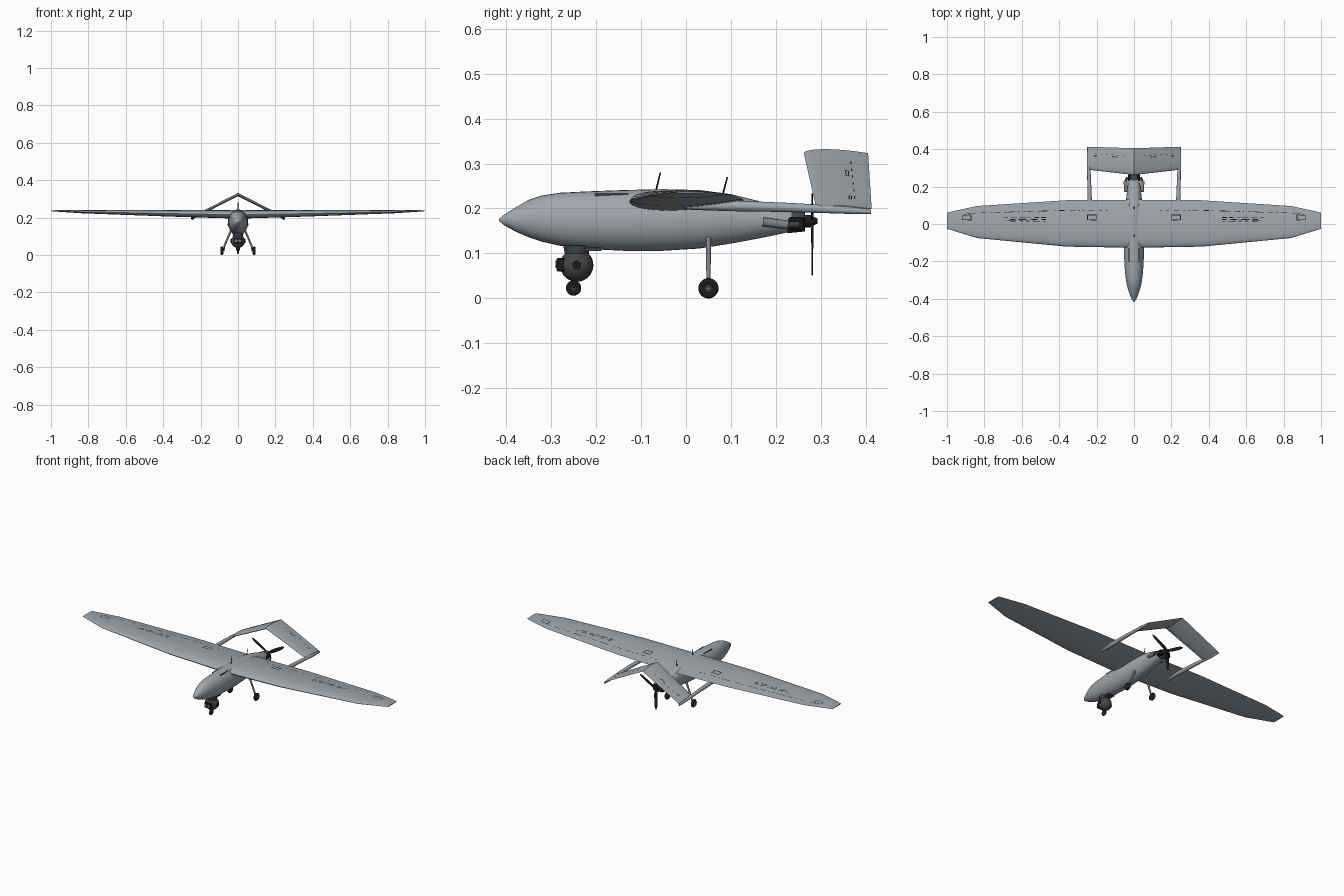
import bpy, bmesh, math, random
from mathutils import Vector

if "Cube" in bpy.data.objects:
    bpy.data.objects.remove(bpy.data.objects["Cube"])
random.seed(4)
parts = []


def material(name, rgb, rough=0.6):
    m = bpy.data.materials.new(name)
    m.use_nodes = True
    m.diffuse_color = (*rgb, 1)
    bsdf = m.node_tree.nodes["Principled BSDF"]
    bsdf.inputs["Base Color"].default_value = (*rgb, 1)
    bsdf.inputs["Roughness"].default_value = rough
    return m


GREY = material("airframe grey", (0.35, 0.385, 0.415))
DARK = material("dark grey", (0.055, 0.06, 0.065))
BLACK = material("black", (0.012, 0.012, 0.014))
METAL = material("metal grey", (0.2, 0.21, 0.22))


def finish(name, bm, mat, fix=True):
    if fix:
        bmesh.ops.recalc_face_normals(bm, faces=bm.faces)
    me = bpy.data.meshes.new(name)
    bm.to_mesh(me)
    bm.free()
    me.materials.append(mat)
    ob = bpy.data.objects.new(name, me)
    bpy.context.collection.objects.link(ob)
    parts.append(ob)
    return ob


def loft(name, rings, mat):
    """Skin a list of equal-sized closed rings and cap both ends."""
    bm = bmesh.new()
    vs = [[bm.verts.new(p) for p in r] for r in rings]
    n = len(vs[0])
    for a, b in zip(vs, vs[1:]):
        for i in range(n):
            j = (i + 1) % n
            bm.faces.new((a[i], a[j], b[j], b[i]))
    bm.faces.new(vs[0])
    bm.faces.new(vs[-1])
    return finish(name, bm, mat)


def oval(y, zc, rx, rz, x=0, n=32):
    return [(x + rx * math.cos(2 * math.pi * i / n), y,
             zc + rz * math.sin(2 * math.pi * i / n)) for i in range(n)]


def rod(name, p, q, r0, r1, mat, n=20):
    """Round bar from p to q."""
    p, q = Vector(p), Vector(q)
    d = q - p
    bm = bmesh.new()
    bmesh.ops.create_cone(bm, cap_ends=True, segments=n, radius1=r0, radius2=r1, depth=d.length)
    rot = d.to_track_quat('Z', 'Y').to_matrix()
    for v in bm.verts:
        v.co = rot @ v.co + (p + q) / 2
    return finish(name, bm, mat)


def box(name, c, size, mat):
    bm = bmesh.new()
    bmesh.ops.create_cube(bm, size=1)
    for v in bm.verts:
        v.co = Vector(c) + Vector(a * b for a, b in zip(v.co, size))
    bmesh.ops.bevel(bm, geom=bm.edges[:], offset=min(size) * 0.12, segments=1, affect='EDGES')
    return finish(name, bm, mat)


# Lifting surfaces: stations of (span, leading y, trailing y, chord z, upper, lower)
WING = [(0, -.127, .130, .215, .025, .021), (.36, -.121, .127, .221, .019, .016),
        (.84, -.075, .096, .231, .009, .008), (.96, -.038, .070, .235, .005, .004),
        (1, -.025, .060, .236, .002, .002)]
TAIL = [(0, .262, .405, .323, .009, .009), (.243, .290, .413, .199, .008, .008)]


def on_foil(st, u, t, upper=True, lift=0):
    """Point at span u and chord fraction t on a foil surface."""
    a = abs(u)
    for s, e in zip(st, st[1:]):
        if a <= e[0] + 1e-6:
            break
    k = (a - s[0]) / (e[0] - s[0])
    _, le, te, zc, up, lo = [p + (q - p) * k for p, q in zip(s, e)]
    bulge = 2.6 * math.sqrt(t) * (1 - t)
    return (u, le + t * (te - le), zc + (up if upper else -lo) * bulge + lift)


def foil(name, st):
    ts = [(1 - math.cos(math.pi * i / 16)) / 2 for i in range(17)]
    spans = [-s[0] for s in st[:0:-1]] + [s[0] for s in st]
    loft(name, [[on_foil(st, u, t) for t in ts] +
                [on_foil(st, u, t, False) for t in ts[-2:0:-1]] for u in spans], GREY)


foil("wing", WING)
foil("inverted_v_tail", TAIL)


def markings(name, st, rects):
    """Thin dark plates following the upper surface, on both sides."""
    bm = bmesh.new()
    for u0, u1, t0, t1 in rects:
        n = max(1, math.ceil((u1 - u0) / .06))
        for s in (-1, 1):
            for i in range(n):
                a, b = u0 + (u1 - u0) * i / n, u0 + (u1 - u0) * (i + 1) / n
                f = bm.faces.new([bm.verts.new(on_foil(st, s * u, t, True, .0012))
                                  for u, t in ((a, t0), (b, t0), (b, t1), (a, t1))])
                f.normal_update()
                if f.normal.z < 0:
                    f.normal_flip()
    finish(name, bm, BLACK, False)


def frame(u0, u1, t0, t1, w=.004, h=.02):
    return [(u0, u1, t0, t0 + h), (u0, u1, t1 - h, t1),
            (u0, u0 + w, t0, t1), (u1 - w, u1, t0, t1)]


# Hinge line dashes, hatch outlines and plain bar markings
rects = frame(.20, .25, .57, .69) + frame(.87, .92, .55, .75)
u = .14
while u < .88:
    length = random.choice((.012, .03, .06))
    rects.append((u, u + length, .775, .79))
    u += length + random.choice((.012, .02, .03))
for t in (.535, .575, .62):
    u = .47
    while u < .68:
        length = random.uniform(.012, .05)
        rects.append((u, u + length, t, t + .018))
        u += length + random.uniform(.008, .025)
markings("wing_markings", WING, rects)
markings("tail_markings", TAIL,
         [(.05 + .03 * i, .06 + .03 * i, .70, .72) for i in range(6)] +
         frame(.09, .115, .60, .66, .003, .015) + frame(.2, .215, .60, .66, .003, .015))

# Fuselage: (y, bottom z, top z, half width)
BODY = [(-.416, .173, .177, .002), (-.405, .163, .186, .011), (-.38, .149, .202, .022),
        (-.35, .136, .219, .032), (-.32, .126, .229, .040), (-.28, .117, .235, .046),
        (-.22, .110, .238, .051), (-.14, .106, .241, .054), (-.05, .106, .243, .054),
        (.03, .111, .241, .052), (.10, .122, .232, .046), (.16, .133, .217, .039),
        (.21, .143, .201, .033), (.235, .150, .193, .027)]
loft("fuselage", [oval(y, (a + b) / 2, w, (b - a) / 2) for y, a, b, w in BODY], GREY)
for s in (-1, 1):
    box("top_vent", (s * .026, -.165, .2295), (.005, .075, .008), DARK)

# Tail booms
for s in (-1, 1):
    loft("tail_boom", [oval(y, z, r, r, s * x, 16) for y, z, r, x in
                       ((-.02, .207, .002, .235), (.01, .206, .009, .235), (.10, .206, .012, .236),
                        (.24, .202, .010, .240), (.36, .196, .008, .244), (.412, .193, .005, .245))], GREY)

# Engine, exhausts and three-bladed propeller
rod("engine_block", (0, .225, .170), (0, .265, .170), .025, .021, DARK)
box("engine_cylinders", (0, .246, .166), (.066, .036, .030), BLACK)
rod("propeller_shaft", (0, .26, .172), (0, .278, .172), .014, .014, BLACK)
rod("propeller_spinner", (0, .274, .172), (0, .292, .172), .014, .006, BLACK)
for s in (-1, 1):
    rod("exhaust_pipe", (s * .042, .172, .170), (s * .046, .228, .163), .010, .010, METAL)
    rod("exhaust_outlet", (s * .046, .224, .164), (s * .036, .250, .164), .007, .007, DARK)
for i in range(3):
    ang = math.radians(-90 + 120 * i)
    out = Vector((math.cos(ang), 0, math.sin(ang)))
    side = Vector((-math.sin(ang), 0, math.cos(ang)))
    rings = []
    for r, w, twist in ((.006, .005, 50), (.03, .010, 35), (.07, .010, 20), (.105, .008, 14), (.121, .003, 10)):
        tw = math.radians(twist) * .5
        c = side * math.cos(tw) + Vector((0, math.sin(tw), 0))
        th = Vector((0, .0015, 0))
        mid = Vector((0, .281, .172)) + out * r
        rings.append([mid - c * w, mid + th, mid + c * w, mid - th])
    loft("propeller_blade", rings, BLACK)

# Camera turret
bm = bmesh.new()
bmesh.ops.create_uvsphere(bm, u_segments=28, v_segments=16, radius=.037)
bmesh.ops.translate(bm, verts=bm.verts, vec=(0, -.243, .074))
finish("camera_ball", bm, DARK)
rod("camera_mount", (0, -.243, .098), (0, -.243, .118), .026, .030, DARK)
box("camera_mount_plate", (0, -.225, .109), (.04, .075, .008), DARK)
box("camera_lens_housing", (0, -.275, .075), (.042, .026, .030), BLACK)
for s in (-1, 1):
    rod("camera_lens", (s * .010, -.286, .076), (s * .010, -.290, .076), .008, .008, METAL)
    rod("camera_pivot", (s * .034, -.243, .074), (s * .040, -.243, .074), .010, .010, BLACK)


def wheel(prefix, x, y, z, r):
    """Rounded tyre with a spoked hub on an x axle."""
    minor = r * .34
    rings, n = [], 28
    bm = bmesh.new()
    for i in range(n):
        a = 2 * math.pi * i / n
        rings.append([bm.verts.new((x + minor * math.cos(b), y + (r - minor + minor * math.sin(b)) * math.cos(a),
                                    z + (r - minor + minor * math.sin(b)) * math.sin(a)))
                      for b in (2 * math.pi * k / 12 for k in range(12))])
    for i in range(n):
        for k in range(12):
            p, q, m = rings[i], rings[(i + 1) % n], (k + 1) % 12
            bm.faces.new((p[k], p[m], q[m], q[k]))
    finish(prefix + "_tyre", bm, BLACK)
    rod(prefix + "_hub", (x - minor * .5, y, z), (x + minor * .5, y, z), r * .5, r * .5, DARK)
    rod(prefix + "_axle", (x - minor * 1.1, y, z), (x + minor * 1.1, y, z), r * .15, r * .15, METAL)
    for i in range(6):
        a = math.pi * i / 3
        for e in (-1, 1):
            rod(prefix + "_spoke", (x + e * minor * .55, y, z),
                (x + e * minor * .55, y + r * .5 * math.cos(a), z + r * .5 * math.sin(a)), r * .07, r * .07, METAL, 6)


# Landing gear
wheel("nose_wheel", 0, -.25, .023, .017)
for s in (-1, 1):
    rod("nose_fork", (s * .009, -.25, .023), (s * .009, -.245, .05), .0025, .0025, DARK, 10)
    wheel("main_wheel", s * .086, .05, .0225, .0225)
    rod("main_strut", (s * .036, .05, .135), (s * .074, .05, .045), .0055, .005, METAL, 14)
    rod("main_strut_lower", (s * .072, .05, .05), (s * .077, .05, .020), .004, .004, DARK, 12)

# Antennas
rod("front_antenna", (0, -.067, .238), (0, -.057, .280), .002, .0015, BLACK, 8)
rod("rear_antenna", (0, .082, .232), (0, .092, .270), .002, .0015, BLACK, 8)

# Shading
bpy.ops.object.select_all(action='DESELECT')
for ob in parts:
    ob.select_set(True)
bpy.context.view_layer.objects.active = parts[0]
bpy.ops.object.shade_smooth_by_angle(angle=math.radians(35))
